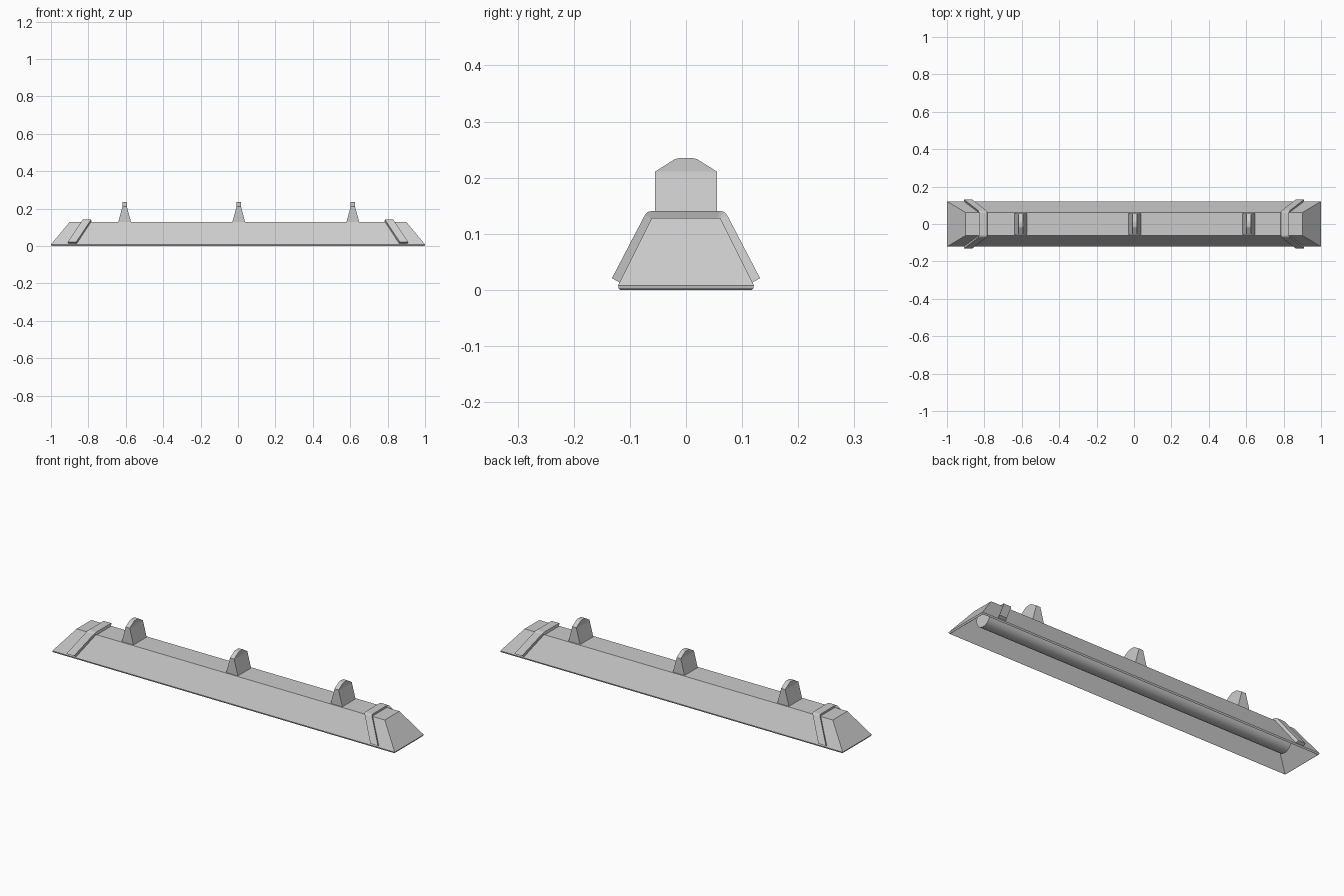
import bpy, bmesh, math

if "Cube" in bpy.data.objects:
    bpy.data.objects.remove(bpy.data.objects["Cube"])


def make_object(name, bm):
    bmesh.ops.recalc_face_normals(bm, faces=bm.faces)
    mesh = bpy.data.meshes.new(name)
    bm.to_mesh(mesh)
    bm.free()
    obj = bpy.data.objects.new(name, mesh)
    bpy.context.collection.objects.link(obj)
    return obj


def loft(name, rings):
    """Skin a list of four-point rings and cap both ends."""
    bm = bmesh.new()
    loops = [[bm.verts.new(p) for p in ring] for ring in rings]
    for a, b in zip(loops, loops[1:]):
        for i in range(4):
            j = (i + 1) % 4
            bm.faces.new((a[i], a[j], b[j], b[i]))
    bm.faces.new(loops[0])
    bm.faces.new(loops[-1])
    return make_object(name, bm)


def rect(hx, hy, z, cx=0):
    return [(cx - hx, -hy, z), (cx + hx, -hy, z), (cx + hx, hy, z), (cx - hx, hy, z)]


# Hollow housing: outside top, rolled lip, then up to the inner ceiling
loft("housing", [
    rect(0.90, 0.061, 0.128),
    rect(1.00, 0.121, 0.008),
    rect(0.999, 0.120, 0.003),
    rect(0.996, 0.117, 0.0),
    rect(0.993, 0.115, 0.002),
    rect(0.896, 0.057, 0.123),
])

# Lamp tube tucked up under the ceiling of the housing
bpy.ops.mesh.primitive_cylinder_add(vertices=32, radius=0.048, depth=1.79,
                                    location=(0, 0, 0.072),
                                    rotation=(0, math.pi / 2, 0))
tube = bpy.context.object
tube.name = "lamp_tube"
bpy.ops.object.shade_smooth_by_angle(angle=math.radians(40))

# Mounting tabs along the top
for n, x in enumerate((-0.606, 0.004, 0.614)):
    loft(f"mounting_tab_{n + 1}", [
        rect(0.035, 0.055, 0.124, x),
        rect(0.013, 0.055, 0.206, x),
        rect(0.012, 0.055, 0.211, x),
        rect(0.012, 0.020, 0.233, x),
        rect(0.012, 0.012, 0.235, x),
    ])

# Slanted straps wrapped over each end: (outer y, outer z, inner y, inner z)
half = [(0.132, 0.021, 0.118, 0.013),
        (0.073, 0.134, 0.060, 0.126),
        (0.068, 0.139, 0.058, 0.126),
        (0.060, 0.141, 0.056, 0.126)]
path = half + [(-a, b, -c, d) for a, b, c, d in reversed(half)]

for side, label in ((-1, "left"), (1, "right")):
    rings = []
    for oy, oz, iy, iz in path:
        xo = 0.902 - 0.67 * oz
        xi = xo - 0.004
        w = 0.022
        rings.append([(side * (xo - w), oy, oz), (side * (xo + w), oy, oz),
                      (side * (xi + w), iy, iz), (side * (xi - w), iy, iz)])
    loft(f"{label}_end_strap", rings)
